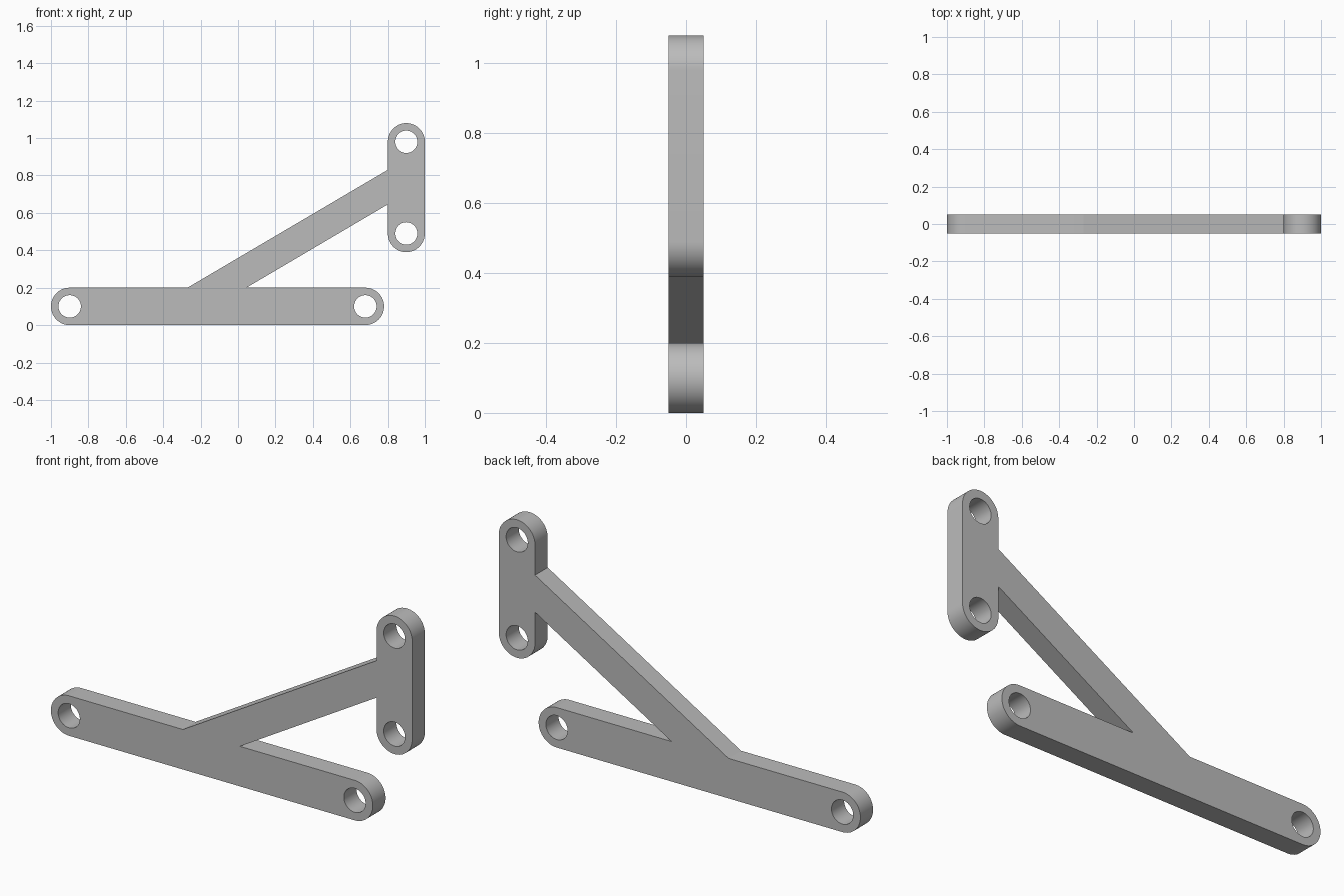
import bpy, bmesh
from math import cos, sin, pi, radians

if "Cube" in bpy.data.objects:
    bpy.data.objects.remove(bpy.data.objects["Cube"])

R, HOLE, HALF = 0.1, 0.06, 0.05          # lug radius, hole radius, half thickness
FOOT = [(-0.9, 0.1), (0.68, 0.1)]        # hole centres of the long bar
HEAD = [(0.9, 0.49), (0.9, 0.98)]        # hole centres of the upright plate


def arc(c, r, start, end, n=32):
    """Points on an arc, angles in degrees."""
    return [(c[0] + r * cos(radians(start + (end - start) * i / n)),
             c[1] + r * sin(radians(start + (end - start) * i / n))) for i in range(n + 1)]


# Outline of the whole bracket, counter-clockwise
outline = (arc(FOOT[0], R, 90, 270) + arc(FOOT[1], R, -90, 90)
           + [(0.045, 0.2), (0.8, 0.645)]          # underside of the strut
           + arc(HEAD[0], R, 180, 360) + arc(HEAD[1], R, 0, 180)
           + [(0.8, 0.83), (-0.27, 0.2)])          # top of the strut
holes = [arc(c, HOLE, 360, 0, 48)[:-1] for c in FOOT + HEAD]

# Filled, extruded profile
curve = bpy.data.curves.new("bracket_profile", 'CURVE')
curve.dimensions, curve.fill_mode, curve.extrude = '2D', 'BOTH', HALF
for pts in [outline] + holes:
    s = curve.splines.new('POLY')
    s.points.add(len(pts) - 1)
    for p, (x, z) in zip(s.points, pts):
        p.co = (x, z, 0, 1)
    s.use_cyclic_u = True
profile = bpy.data.objects.new("bracket_profile", curve)
bpy.context.collection.objects.link(profile)
bpy.context.view_layer.update()
mesh = bpy.data.meshes.new_from_object(
    profile.evaluated_get(bpy.context.evaluated_depsgraph_get()))
bpy.data.objects.remove(profile)

# Weld the caps to the walls and stand the plate up
bm = bmesh.new()
bm.from_mesh(mesh)
bmesh.ops.remove_doubles(bm, verts=bm.verts, dist=1e-5)
for v in bm.verts:
    v.co = (v.co.x, -v.co.z, v.co.y)
bmesh.ops.recalc_face_normals(bm, faces=bm.faces)
bmesh.ops.dissolve_limit(bm, angle_limit=radians(0.5), verts=bm.verts, edges=bm.edges)
bm.to_mesh(mesh)
bm.free()

bracket = bpy.data.objects.new("strut_bracket", mesh)
bpy.context.collection.objects.link(bracket)
grey = bpy.data.materials.new("plain grey")
grey.diffuse_color = (0.5, 0.5, 0.5, 1)
grey.use_nodes = True
grey.node_tree.nodes["Principled BSDF"].inputs["Base Color"].default_value = grey.diffuse_color
mesh.materials.clear()
mesh.materials.append(grey)

bpy.context.view_layer.objects.active = bracket
bracket.select_set(True)
bpy.ops.object.shade_smooth_by_angle(angle=radians(30))
